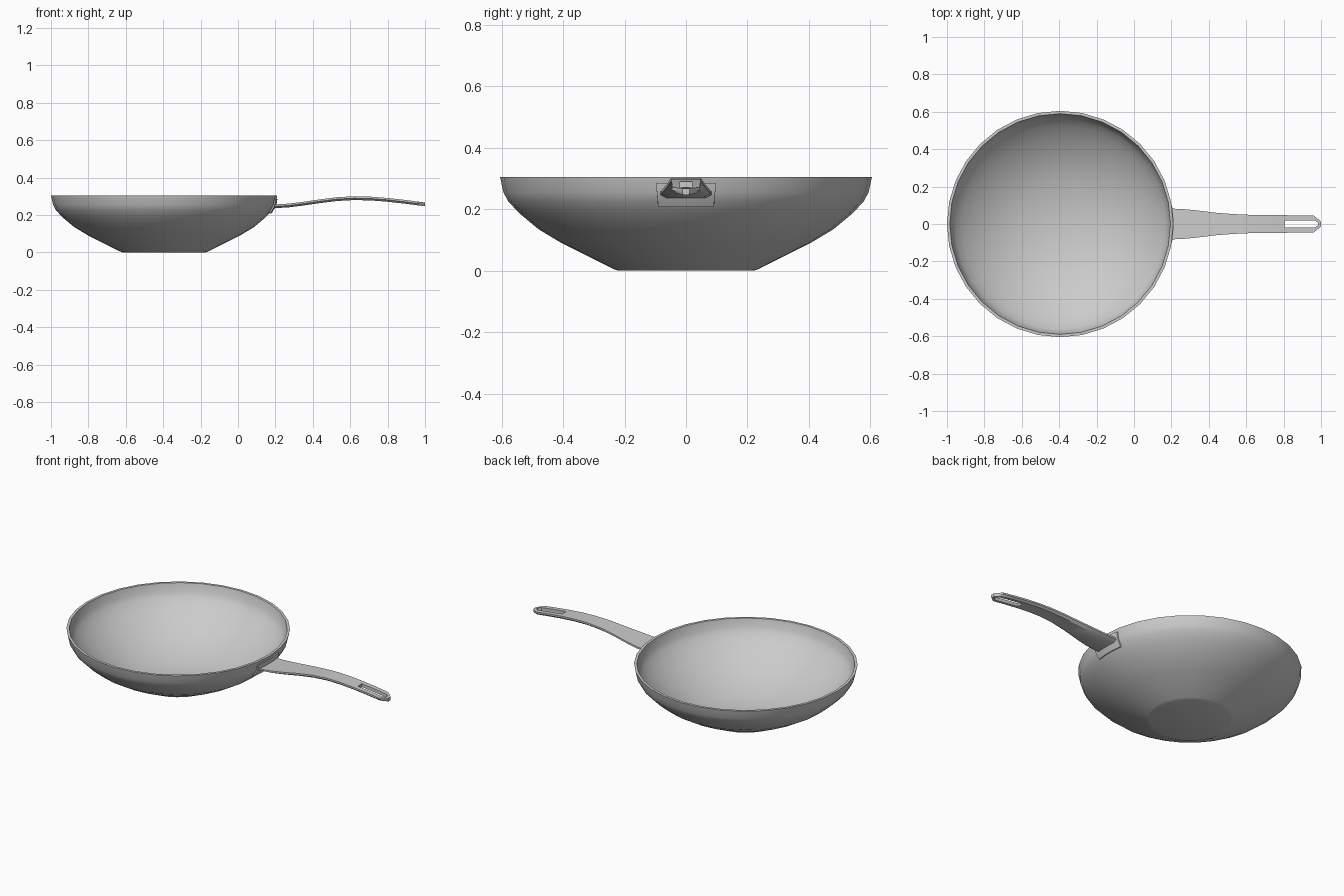
import bpy, bmesh, math

if "Cube" in bpy.data.objects:
    bpy.data.objects.remove(bpy.data.objects["Cube"])

CX, SEG = -0.395, 32


def make(name, verts, faces, smooth=True, angle=35):
    me = bpy.data.meshes.new(name)
    me.from_pydata(verts, [], faces)
    bm = bmesh.new()
    bm.from_mesh(me)
    bmesh.ops.recalc_face_normals(bm, faces=bm.faces)
    bm.to_mesh(me)
    bm.free()
    ob = bpy.data.objects.new(name, me)
    bpy.context.collection.objects.link(ob)
    if smooth:
        bpy.ops.object.select_all(action='DESELECT')
        bpy.context.view_layer.objects.active = ob
        ob.select_set(True)
        bpy.ops.object.shade_smooth_by_angle(angle=math.radians(angle))
    return ob


def loft(name, rings, **kw):
    """Skin a list of equal closed rings and cap both ends."""
    n = len(rings[0])
    verts = [v for r in rings for v in r]
    faces = [(i * n + j, i * n + (j + 1) % n, (i + 1) * n + (j + 1) % n, (i + 1) * n + j)
             for i in range(len(rings) - 1) for j in range(n)]
    faces += [tuple(range(n)), tuple(range((len(rings) - 1) * n, len(rings) * n))]
    return make(name, verts, faces, **kw)


# Pan bowl: outer wall, flat rim, inner wall down to the floor disc
outer = [(0.235, 0.005), (0.405, 0.09), (0.48, 0.135), (0.54, 0.185),
         (0.578, 0.225), (0.594, 0.255), (0.605, 0.305)]
inner = [(0.590, 0.305), (0.579, 0.258), (0.563, 0.231), (0.528, 0.195),
         (0.470, 0.147), (0.397, 0.103), (0.228, 0.018)]
angles = [2 * math.pi * k / SEG for k in range(SEG)]
loft("pan_bowl", [[(CX + r * math.cos(a), r * math.sin(a), z) for a in angles]
                  for r, z in [(0.22, 0.0)] + outer + inner])

# Mounting plate: thin patch following the outer wall
N = 8
rings = []
for k in range(N + 1):
    t = 2 * k / N - 1
    ring = []
    for r, z, w in [(0.567, 0.208, 0.090), (0.573, 0.207, 0.090), (0.592, 0.236, 0.093),
                    (0.601, 0.257, 0.095), (0.606, 0.286, 0.098), (0.598, 0.286, 0.098),
                    (0.590, 0.255, 0.095), (0.575, 0.225, 0.093)]:
        y = w * t
        ring.append((CX + math.sqrt(r * r - y * y), y, z))
    rings.append(ring)
loft("handle_mount", rings)

# Handle: curved, tapering bar with a chamfered underside (x, top z, half width)
path = [(0.19, 0.256, 0.083), (0.27, 0.261, 0.079), (0.35, 0.271, 0.071),
        (0.44, 0.284, 0.060), (0.53, 0.295, 0.053), (0.62, 0.300, 0.049),
        (0.71, 0.298, 0.048), (0.80, 0.291, 0.047), (0.89, 0.281, 0.046),
        (0.96, 0.272, 0.045), (0.985, 0.269, 0.026), (1.0, 0.267, 0.012)]
handle = loft("handle", [[(x, -w, z), (x, w, z), (x, w, z - 0.010), (x, w * 0.75, z - 0.020),
                          (x, -w * 0.75, z - 0.020), (x, -w, z - 0.010)]
                         for x, z, w in path], angle=30)

# Hanging slot cut through the handle end
outline = [(0.805, -0.019), (0.967, -0.019), (0.983, -0.007),
           (0.983, 0.007), (0.967, 0.019), (0.805, 0.019)]
cutter = loft("slot_cutter", [[(x, y, z) for x, y in outline] for z in (0.2, 0.35)], smooth=False)
cutter.hide_render = True
mod = handle.modifiers.new("slot", 'BOOLEAN')
mod.operation = 'DIFFERENCE'
mod.solver = 'EXACT'
mod.object = cutter
bpy.ops.object.select_all(action='DESELECT')
bpy.context.view_layer.objects.active = handle
handle.select_set(True)
bpy.ops.object.convert(target='MESH')
bpy.data.objects.remove(cutter)
